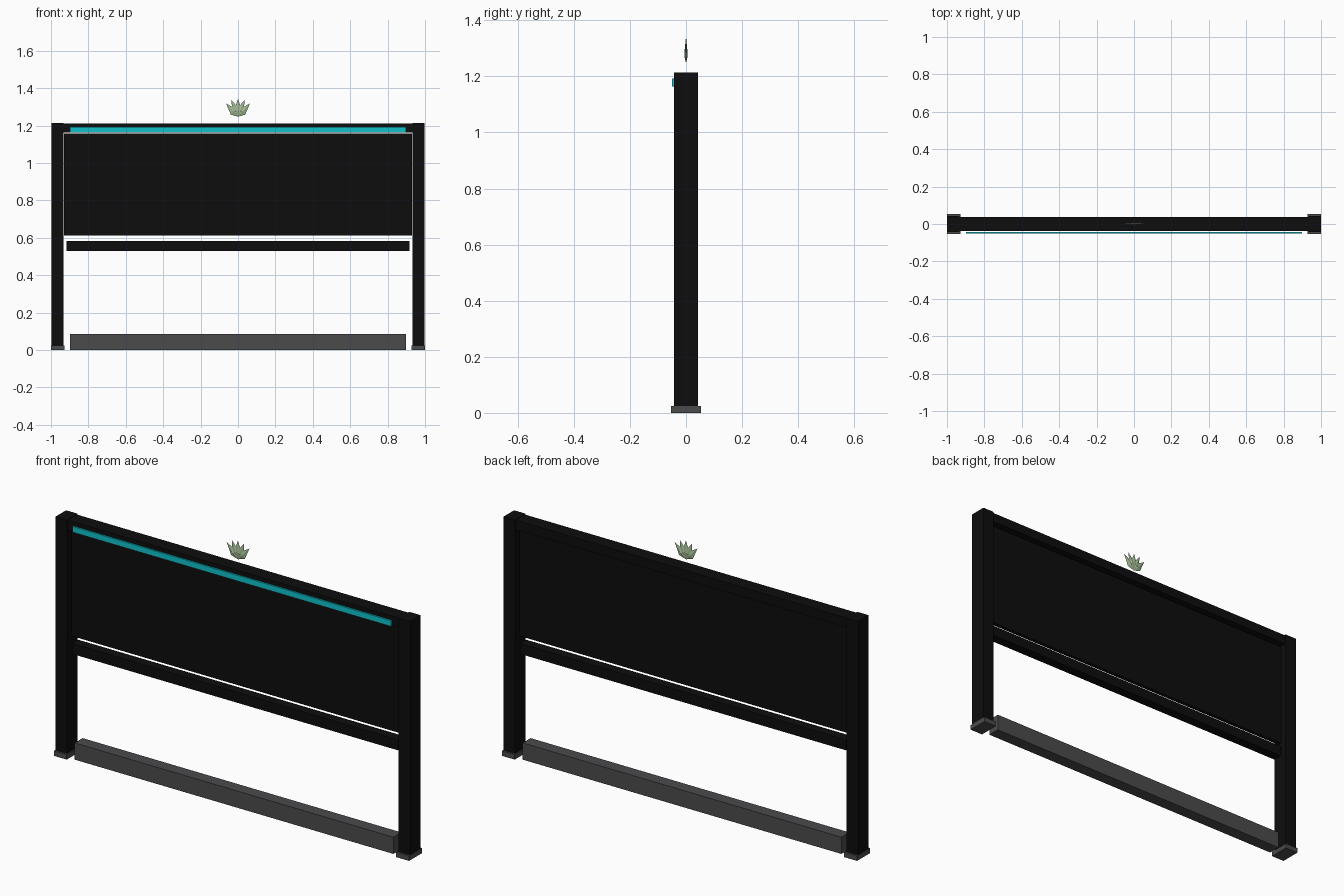
import bpy, bmesh, math
from mathutils import Matrix

if "Cube" in bpy.data.objects:
    bpy.data.objects.remove(bpy.data.objects["Cube"])


def mat(name, rgb):
    m = bpy.data.materials.new(name)
    m.diffuse_color = (*rgb, 1)
    m.use_nodes = True
    m.node_tree.nodes["Principled BSDF"].inputs["Base Color"].default_value = m.diffuse_color
    return m


BLACK = mat("matte black", (0.004, 0.004, 0.004))
GREY = mat("dark grey", (0.07, 0.07, 0.073))
TEAL = mat("bright teal", (0.005, 0.54, 0.60))
SAGE = mat("sage green", (0.36, 0.49, 0.29))


def finish(bm, name, material):
    bmesh.ops.recalc_face_normals(bm, faces=bm.faces)
    me = bpy.data.meshes.new(name)
    bm.to_mesh(me)
    bm.free()
    me.materials.append(material)
    ob = bpy.data.objects.new(name, me)
    bpy.context.collection.objects.link(ob)
    return ob


def box(name, x, y, z, material):
    """Box from (min, max) ranges on each axis."""
    bm = bmesh.new()
    bmesh.ops.create_cube(bm, size=1)
    for v in bm.verts:
        for i, (lo, hi) in enumerate((x, y, z)):
            v.co[i] = hi if v.co[i] > 0 else lo
    return finish(bm, name, material)


# Posts and feet, mirrored left and right
for side, s in (("left", -1), ("right", 1)):
    box(f"{side}_post", sorted((s * 0.933, s * 0.998)), (-0.043, 0.043), (0.01, 1.213), BLACK)
    box(f"{side}_foot", sorted((s * 0.927, s * 1.0)), (-0.053, 0.053), (0, 0.025), GREY)

# Rails, panel and base beam
box("top_rail", (-0.935, 0.935), (-0.037, 0.037), (1.163, 1.211), BLACK)
box("main_panel", (-0.93, 0.93), (-0.010, 0.010), (0.612, 1.157), BLACK)
box("lower_rail", (-0.918, 0.918), (-0.025, 0.025), (0.53, 0.583), BLACK)
box("base_beam", (-0.897, 0.897), (-0.032, 0.032), (0, 0.085), GREY)

# Light strip in front of the top rail
box("light_strip", (-0.897, 0.897), (-0.05, -0.042), (1.164, 1.193), TEAL)

# Fan of flat, faceted leaves floating above the rail
for i in range(-2, 3):
    bm = bmesh.new()
    length, widest, half_w, half_t = 0.096, 0.034, 0.021, 0.006
    base = bm.verts.new((0, 0, 0))
    tip = bm.verts.new((0, 0, length))
    ring = [bm.verts.new((x, y, widest)) for x, y in
            ((half_w, 0), (0, half_t), (-half_w, 0), (0, -half_t))]
    for k in range(4):
        a, b = ring[k], ring[(k + 1) % 4]
        bm.faces.new((a, b, tip))
        bm.faces.new((b, a, base))
    bm.transform(Matrix.Translation((0, 0, 1.247)) @ Matrix.Rotation(math.radians(21 * i), 4, 'Y'))
    finish(bm, f"leaf_{i + 3}", SAGE)
